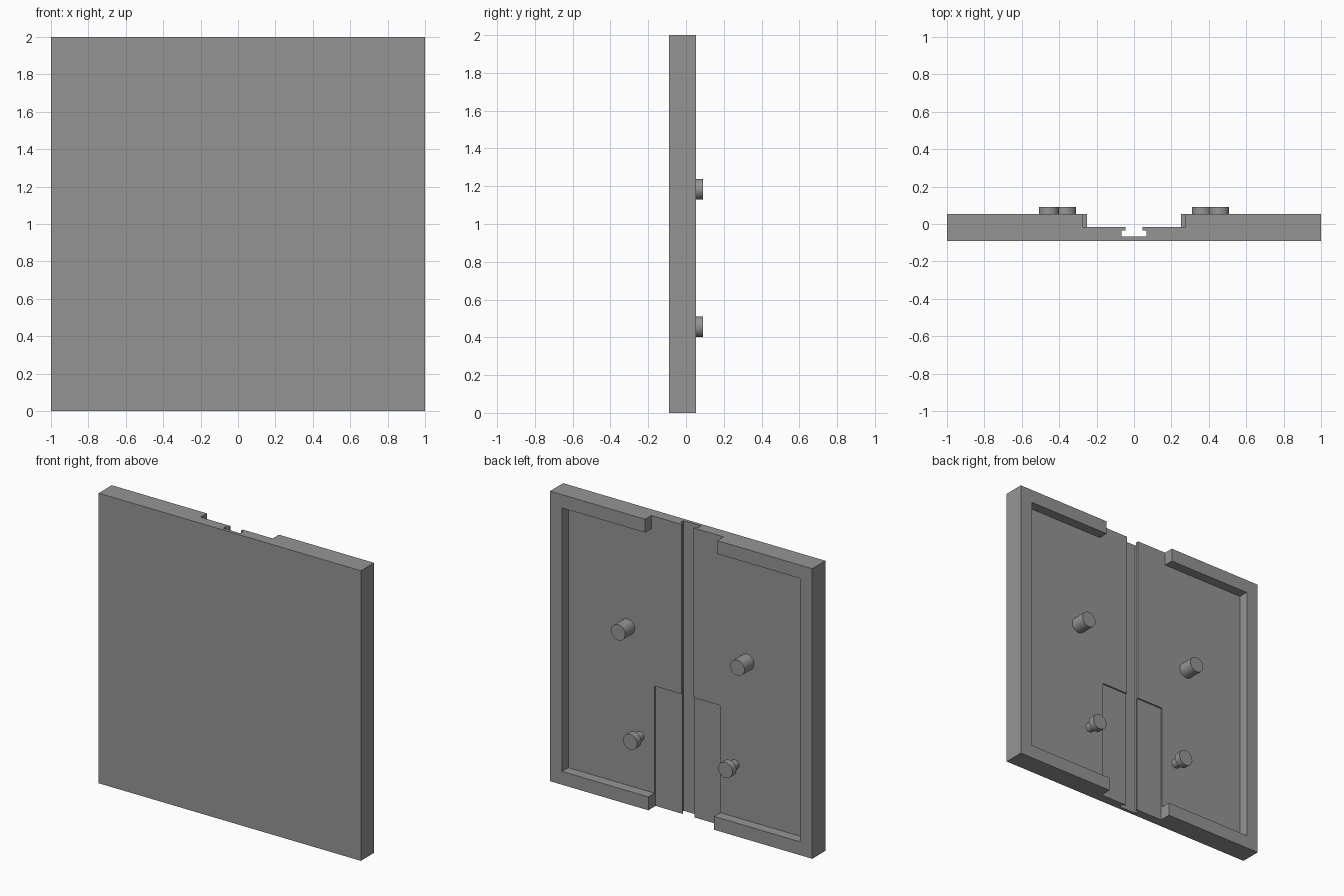
import bpy, math
from mathutils import Matrix

if "Cube" in bpy.data.objects:
    bpy.data.objects.remove(bpy.data.objects["Cube"])

grey = bpy.data.materials.new("mid grey")
grey.diffuse_color = (0.30, 0.30, 0.30, 1)
grey.use_nodes = True
grey.node_tree.nodes["Principled BSDF"].inputs["Base Color"].default_value = grey.diffuse_color

FRONT, RIM, FLOOR, TIP = -0.09, 0.053, -0.015, 0.09   # depths along y


def box(name, x0, x1, y0, y1, z0, z1):
    bpy.ops.mesh.primitive_cube_add(size=1)
    ob = bpy.context.object
    ob.name = name
    ob.data.transform(Matrix.Translation(((x0 + x1) / 2, (y0 + y1) / 2, (z0 + z1) / 2))
                      @ Matrix.Diagonal((x1 - x0, y1 - y0, z1 - z0, 1)))
    ob.data.materials.append(grey)
    return ob


def cut(target, *size):
    cutter = box("cutter", *size)
    cutter.hide_render = True
    mod = target.modifiers.new("cut", 'BOOLEAN')
    mod.operation, mod.solver, mod.object = 'DIFFERENCE', 'EXACT', cutter
    bpy.context.view_layer.objects.active = target
    bpy.ops.object.modifier_apply(modifier=mod.name)
    bpy.data.objects.remove(cutter)


def lathe(name, x, z, profile, n=32):
    """Round part along y from (radius, y) pairs, closed at the free end."""
    verts, faces = [], []
    for r, y in profile:
        for i in range(n):
            a = 2 * math.pi * i / n
            verts.append((x + r * math.cos(a), y, z + r * math.sin(a)))
    for k in range(len(profile) - 1):
        for i in range(n):
            j = (i + 1) % n
            faces.append((k * n + i, (k + 1) * n + i, (k + 1) * n + j, k * n + j))
    last = (len(profile) - 1) * n
    faces.append([last + i for i in reversed(range(n))])
    faces.append(list(range(n)))
    me = bpy.data.meshes.new(name)
    me.from_pydata(verts, [], faces)
    me.materials.append(grey)
    ob = bpy.data.objects.new(name, me)
    bpy.context.collection.objects.link(ob)
    bpy.ops.object.select_all(action='DESELECT')
    ob.select_set(True)
    bpy.context.view_layer.objects.active = ob
    bpy.ops.object.shade_smooth_by_angle()


# Panel with a raised rim, open at the middle of the top and bottom edges
panel = box("panel", -1, 1, FRONT, RIM, 0, 2)
cut(panel, -0.908, 0.908, FLOOR, 0.2, 0.092, 1.908)
cut(panel, -0.275, 0.275, FLOOR, 0.2, 1.8, 2.1)
cut(panel, -0.25, 0.25, FLOOR, 0.2, -0.1, 0.2)
# Shallow lower pocket
cut(panel, -0.25, 0.25, FLOOR - 0.011, 0.2, -0.1, 0.83)
# T-shaped slot along the whole height
cut(panel, -0.046, 0.046, -0.05, 0.2, -0.1, 2.1)
cut(panel, -0.066, 0.066, -0.068, -0.035, -0.1, 2.1)

# Upper plain pegs and lower headed pegs
for side, s in (("left", -1), ("right", 1)):
    lathe("upper_peg_" + side, s * 0.455, 1.185, [(0.054, FLOOR - 0.01), (0.054, TIP)])
    lathe("lower_peg_" + side, s * 0.363, 0.455,
          [(0.032, FLOOR - 0.01), (0.032, 0.045), (0.054, 0.045), (0.054, TIP)])
